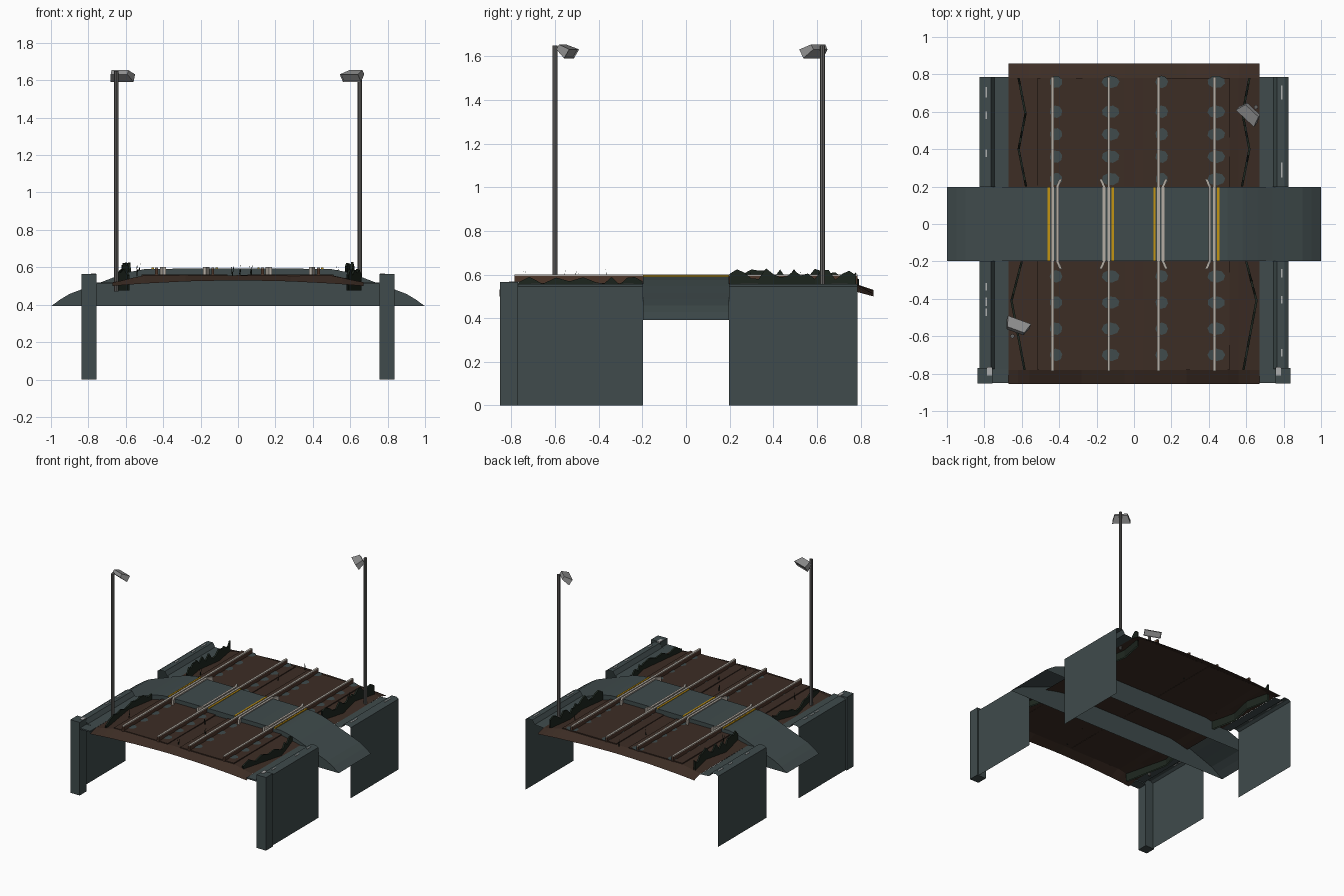
import bpy, bmesh, math, random
from mathutils import Vector, Matrix

if "Cube" in bpy.data.objects:
    bpy.data.objects.remove(bpy.data.objects["Cube"])
random.seed(4)

def mat(name, c):
    m = bpy.data.materials.new(name)
    m.diffuse_color = (*c, 1)
    m.use_nodes = True
    m.node_tree.nodes["Principled BSDF"].inputs["Base Color"].default_value = m.diffuse_color
    return m

SLATE = mat("slate concrete", (0.05, 0.07, 0.072))
BROWN = mat("brown ballast", (0.046, 0.026, 0.018))
GREEN = mat("dark green", (0.012, 0.019, 0.013))
STEEL = mat("rail steel", (0.46, 0.42, 0.37))
RUST = mat("rust", (0.07, 0.035, 0.022))
YELLOW = mat("yellow paint", (0.55, 0.3, 0.006))
LAMP = mat("lamp grey", (0.27, 0.27, 0.27))
POLE = mat("pole grey", (0.13, 0.125, 0.12))
CHALK = mat("pale chips", (0.42, 0.43, 0.43))

def make(name, bm, *mats):
    me = bpy.data.meshes.new(name)
    bm.to_mesh(me)
    bm.free()
    for m in mats:
        me.materials.append(m)
    ob = bpy.data.objects.new(name, me)
    bpy.context.collection.objects.link(ob)
    return ob

def box(name, x, y, z, m, bm=None):
    own = bm is None
    bm = bm or bmesh.new()
    c = Vector(((x[0]+x[1])/2, (y[0]+y[1])/2, (z[0]+z[1])/2))
    s = Matrix.Diagonal((abs(x[1]-x[0]), abs(y[1]-y[0]), abs(z[1]-z[0]), 1))
    r = bmesh.ops.create_cube(bm, size=1, matrix=Matrix.Translation(c) @ s)
    if own:
        return make(name, bm, m)
    return r["verts"]

def sheet(name, rows, m):
    """Grid surface from rows of points."""
    bm = bmesh.new()
    vs = [[bm.verts.new(p) for p in r] for r in rows]
    for a, b in zip(vs, vs[1:]):
        for i in range(len(a)-1):
            bm.faces.new((a[i], a[i+1], b[i+1], b[i]))
    return make(name, bm, m)

# road: arched deck with side skirts, open underneath
half = [(1, .392), (.95, .428), (.9, .458), (.82, .488), (.74, .517), (.66, .548),
        (.58, .575), (.5, .59), (.3, .593)]
prof = [(-x, z) for x, z in half] + [(0, .594)] + half[::-1]
R = .197
sheet("road", [[(x, -R, .392), (x, -R, z), (x, R, z), (x, R, .392)] for x, z in prof], SLATE)

# ballast ground with drooping outer edges
xs = [-.67, -.62, -.56, -.5, -.28, -.05, 0, .05, .28, .5, .56, .62, .67]
ys = [-.855, -.78, -.6, -.4, -.2, 0, .2, .4, .6, .78, .858]
def ground_z(x, y):
    f = max(0, (abs(x) - .5) / .17)
    if abs(y) > .8:
        return .53 - .03 * (abs(x) / .67) ** 2
    return .556 - .036 * f + random.uniform(-.002, .002)
sheet("ground", [[(x, y, ground_z(x, y)) for y in ys] for x in xs], BROWN)

# track beds, rails, guard rails, yellow strips, sleeper patches
for n, (a, b) in enumerate([(-.435, -.135), (.13, .43)]):
    cx = (a + b) / 2
    box(f"track_bed_{n}", (cx-.23, cx+.23), (-.78, .78), (.554, .562), BROWN)
    for s, x in ((-1, a), (1, b)):
        box("rail_web", (x-.008, x+.008), (-.785, .785), (.555, .593), RUST)
        box("rail_head", (x-.008, x+.008), (-.785, .785), (.592, .599), STEEL)
        g = x - s*.025
        pts = [(g-s*.018, -.24), (g, -.2), (g, .2), (g-s*.018, .24)]
        bm = bmesh.new()
        rings = []
        for px, py in pts:
            rings.append([bm.verts.new((px+dx, py, z)) for dx, z in
                          ((-.008, .56), (-.008, .601), (.008, .601), (.008, .56))])
        for r, q in zip(rings, rings[1:]):
            for i in range(4):
                bm.faces.new((r[i], r[(i+1) % 4], q[(i+1) % 4], q[i]))
        bm.faces.new(rings[0])
        bm.faces.new(rings[-1][::-1])
        bmesh.ops.recalc_face_normals(bm, faces=bm.faces)
        make("guard_rail", bm, STEEL)
        y0 = x + s*.021
        box("yellow_strip", (y0-.006, y0+.006), (-R, R), (.59, .598), YELLOW)
        bm = bmesh.new()
        for y in (.76, .6, .48, .36, .24, -.28, -.42, -.56, -.7):
            off = .018 if s < 0 else .01
            M = Matrix.Translation((x + off, y, .565)) @ Matrix.Diagonal((.034 if s < 0 else .048, .034, 1, 1))
            bmesh.ops.create_circle(bm, cap_ends=True, segments=8, radius=1,
                                    matrix=M @ Matrix.Rotation(random.random(), 4, 'Z'))
        make("sleeper_patches", bm, SLATE)

# retaining walls, ledges, front pillars, pale chips on the coping
for s in (-1, 1):
    for y0, y1 in ((-.775, -R), (R, .785)):
        p = [(.825, 0), (.825, .545), (.805, .556), (.765, .556), (.745, .525), (.67, .52)]
        sheet("retaining_wall", [[(s*x, y, z) for x, z in p] for y in (y0, y1)], SLATE)
        for k in range(4):
            y = random.uniform(y0+.05, y1-.05)
            box("pale_chip", (s*.785, s*.793), (y-.02, y+.02), (.554, .559), CHALK)
    box("front_pillar", (s*.757, s*.837), (-.853, -.77), (0, .565), SLATE)
    box("front_ledge", (s*.67, s*.757), (-.85, -.77), (.51, .52), SLATE)
    box("pillar_chip", (s*.76, s*.785), (-.81, -.765), (.56, .568), CHALK)

# ragged bushes: zigzag upright strips
def bush(path, lo, hi):
    rows = []
    for (xa, ya), (xb, yb) in zip(path, path[1:]):
        for k in range(6):
            t = k / 6
            rows.append((xa+(xb-xa)*t, ya+(yb-ya)*t))
    rows.append(path[-1])
    pts = []
    for x, y in rows:
        h = random.uniform(lo, hi)
        pts.append([(x-.006, y, .475), (x-.006, y, h), (x+.006, y, h), (x+.006, y, .475)])
    sheet("bush", pts, GREEN)

for s in (-1, 1):
    bush([(s*.617, .78), (s*.58, .59), (s*.617, .4), (s*.577, .2)], .575, .63)
    bush([(s*.6, -.2), (s*.655, -.41), (s*.585, -.78)], .55, .595)

# small weeds
for x, y in ((-.03, .53), (.02, .79), (-.03, -.36), (.01, -.74), (-.54, -.56), (.53, .6), (-.53, .3), (.07, -.5)):
    bm = bmesh.new()
    for k in range(4):
        a = random.uniform(0, 6.28)
        d = Vector((math.cos(a), math.sin(a), 0)) * .008
        bm.faces.new([bm.verts.new(v) for v in (Vector((x, y, .55)) - d*.4, Vector((x, y, .55)) + d*.4,
                      Vector((x, y, random.uniform(.59, .625))) + d)])
    make("weed", bm, GREEN)

# floodlights: pole and tilted tapered head
def floodlight(px, py, z0, hx, hy, ang):
    bm = bmesh.new()
    bmesh.ops.create_cone(bm, cap_ends=True, segments=8, radius1=.012, radius2=.012, depth=1.65-z0,
                          matrix=Matrix.Translation((px, py, (1.65+z0)/2)))
    make("lamp_pole", bm, POLE)
    bm = bmesh.new()
    vs = box("", (-.066, .066), (-.03, .03), (-.024, .024), None, bm)
    for v in vs:                       # narrower back
        if v.co.y < 0:
            v.co.x *= .72
            v.co.z *= .55
    front = [f for f in bm.faces if all(v.co.y > 0 for v in f.verts)]
    bmesh.ops.inset_region(bm, faces=front, thickness=.006, depth=-.006)
    M = (Matrix.Translation((hx, hy, 1.627)) @ Matrix.Rotation(math.radians(ang), 4, 'Z')
         @ Matrix.Rotation(math.radians(-32), 4, 'X'))
    bmesh.ops.transform(bm, matrix=M, verts=bm.verts)
    make("lamp_head", bm, LAMP)

floodlight(-.65, -.6, .47, -.625, -.548, -20)
floodlight(.652, .625, .5, .618, .592, 137)
